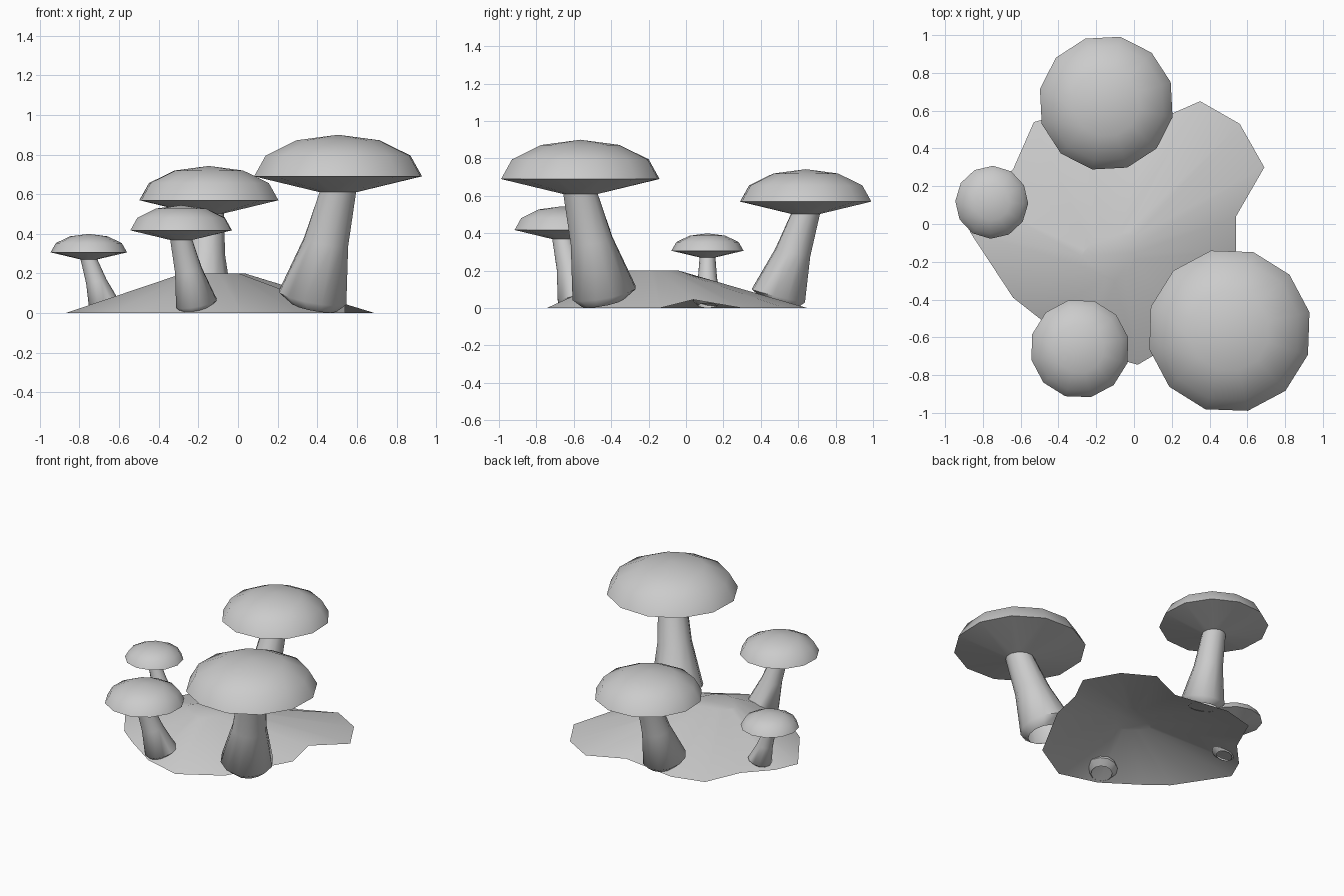
import bpy, bmesh
from math import cos, sin, radians, tau
from mathutils import Vector

if "Cube" in bpy.data.objects:
    bpy.data.objects.remove(bpy.data.objects["Cube"])

SIDES = 12
# Cap profile as (radius, height), from the stem out under the rim to the crown
CAP = [(.095, .61), (.435, .69), (.375, .795), (.215, .872)]
CROWN = .9
# Stem rings as (shift toward the lean, height, radius, slope of the ring)
STEM = [(.17, .03, .115, .25), (.18, .08, .175, .25),
        (.085, .36, .115, .22), (0, .615, .095, 0)]
LEAN = radians(135)

grey = bpy.data.materials.new("light_grey")
grey.use_nodes = True
grey.diffuse_color = (.6, .6, .6, 1)
grey.node_tree.nodes["Principled BSDF"].inputs["Base Color"].default_value = (.6, .6, .6, 1)


def bridge(bm, rings):
    for low, high in zip(rings, rings[1:]):
        n = len(low)
        for i in range(n):
            j = (i + 1) % n
            bm.faces.new((low[i], low[j], high[j], high[i]))


def finish(bm, name, angle):
    mesh = bpy.data.meshes.new(name)
    bm.to_mesh(mesh)
    bm.free()
    mesh.materials.append(grey)
    obj = bpy.data.objects.new(name, mesh)
    bpy.context.collection.objects.link(obj)
    bpy.ops.object.select_all(action='DESELECT')
    obj.select_set(True)
    bpy.context.view_layer.objects.active = obj
    bpy.ops.object.shade_smooth_by_angle(angle=radians(angle))
    return obj


def make_cap(name):
    bm = bmesh.new()
    angles = [radians(13) + tau * i / SIDES for i in range(SIDES)]
    rings = [[bm.verts.new((r * cos(a), r * sin(a), z)) for a in angles] for r, z in CAP]
    bridge(bm, rings)
    top = bm.verts.new((0, 0, CROWN))
    for i in range(SIDES):
        bm.faces.new((rings[-1][i], rings[-1][(i + 1) % SIDES], top))
    return finish(bm, name, 50)


def make_stem(name):
    bm = bmesh.new()
    along = Vector((cos(LEAN), sin(LEAN), 0))
    across = Vector((-sin(LEAN), cos(LEAN), 0))
    rings = []
    for shift, z, r, slope in STEM:
        ring = []
        for i in range(SIDES):
            a = tau * i / SIDES
            p = along * (shift + r * cos(a)) + across * r * sin(a)
            p.z = z + slope * r * cos(a)
            ring.append(bm.verts.new(p))
        rings.append(ring)
    bridge(bm, rings)
    return finish(bm, name, 60)


# Mushrooms: the same shape, scaled and turned so each stem starts toward the middle
for name, x, y, scale, turn in [("large", .505, -.565, 1, 0),
                                ("back", -.147, .64, .825, 125),
                                ("front", -.287, -.66, .605, -90),
                                ("small", -.753, .115, .444, -135)]:
    for obj in (make_cap(name + "_mushroom_cap"), make_stem(name + "_mushroom_stem")):
        obj.location = (x, y, 0)
        obj.scale = (scale,) * 3
        obj.rotation_euler.z = radians(turn)

# Ground mound: an open-bottomed shell rising from an uneven edge to a small plateau
EDGE = [(.35, .65), (.1, .54), (-.3, .6), (-.53, .54), (-.64, .29), (-.8, .12),
        (-.87, -.04), (-.64, -.39), (-.5, -.5), (-.25, -.67), (.02, -.745),
        (.3, -.58), (.54, -.14), (.54, .04), (.69, .3), (.56, .53)]
RAISED = 13
bm = bmesh.new()
outer = [bm.verts.new((x, y, .045 if i == RAISED else 0)) for i, (x, y) in enumerate(EDGE)]
inner = [bm.verts.new((-.12 + .2 * (x + .08), -.17 + .19 * (y + .04), .2)) for x, y in EDGE]
bridge(bm, [outer, inner])
bm.faces.new(inner)
finish(bm, "ground_mound", 60)
